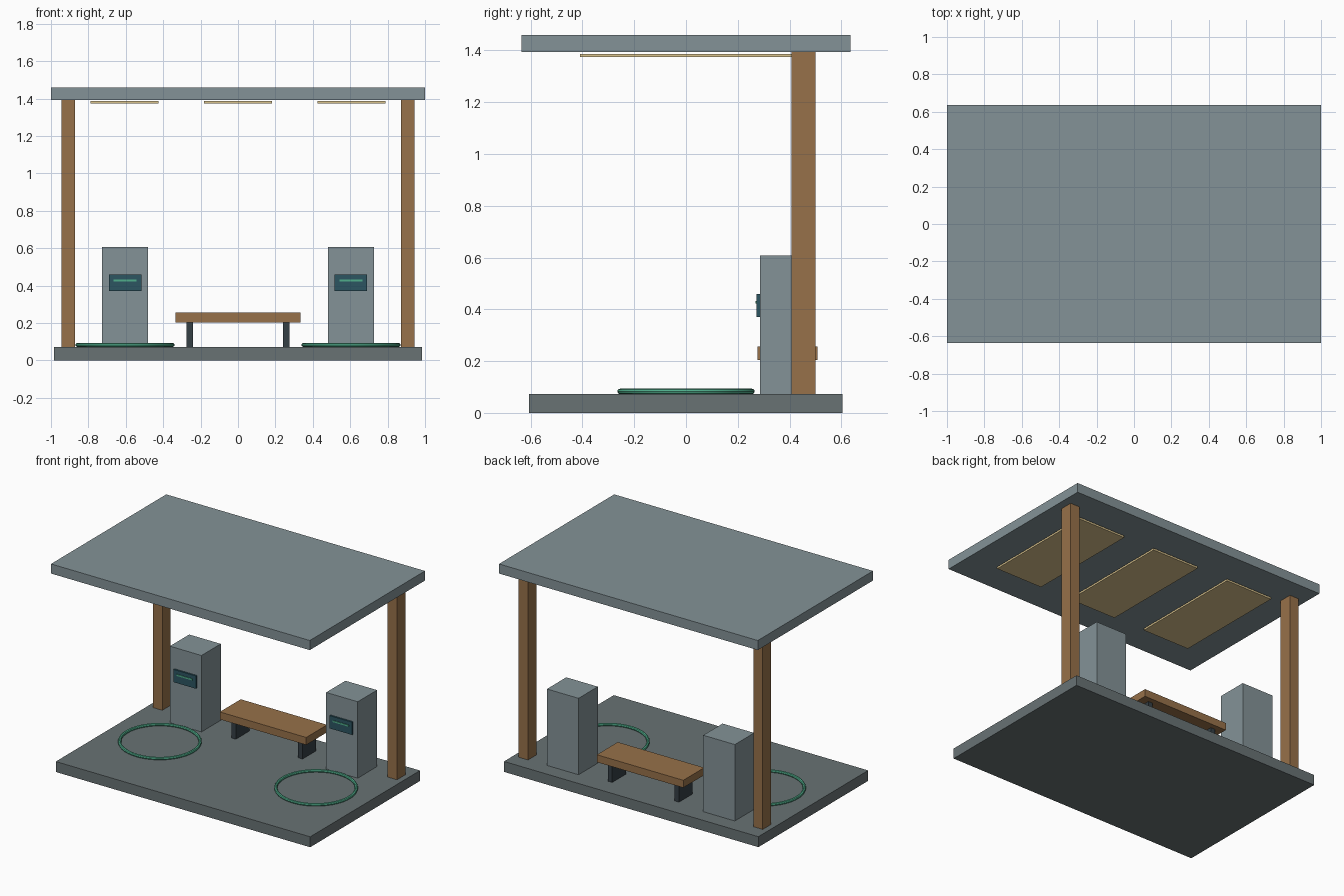
import bpy
from mathutils import Vector

if "Cube" in bpy.data.objects:
    bpy.data.objects.remove(bpy.data.objects["Cube"])


def material(name, rgb):
    m = bpy.data.materials.new(name)
    m.diffuse_color = (*rgb, 1)
    m.use_nodes = True
    m.node_tree.nodes["Principled BSDF"].inputs["Base Color"].default_value = m.diffuse_color
    return m


roof_mat = material("painted_metal", (0.23, 0.29, 0.31))
base_mat = material("paving", (0.14, 0.17, 0.175))
wood_mat = material("wood", (0.31, 0.165, 0.067))
dark_mat = material("dark_metal", (0.035, 0.05, 0.06))
screen_mat = material("screen_glass", (0.025, 0.09, 0.12))
green_mat = material("green_glow", (0.08, 0.42, 0.26))
light_mat = material("warm_light", (0.70, 0.55, 0.27))


def box(name, x, y, z, mat):
    """Box from (min, max) ranges on each axis."""
    lo, hi = Vector((x[0], y[0], z[0])), Vector((x[1], y[1], z[1]))
    bpy.ops.mesh.primitive_cube_add(size=1, location=(lo + hi) / 2)
    o = bpy.context.object
    o.name = name
    o.scale = hi - lo
    bpy.ops.object.transform_apply(location=False, rotation=False, scale=True)
    o.data.materials.append(mat)
    return o


def centred(c, width):
    return (c - width / 2, c + width / 2)


# Floor slab and flat roof
box("floor_slab", (-0.983, 0.983), (-0.607, 0.605), (0, 0.073), base_mat)
box("roof", (-1, 1), (-0.636, 0.636), (1.393, 1.46), roof_mat)

# Ceiling light panels
for i, x in enumerate((-0.607, 0, 0.607)):
    box(f"ceiling_light_{i + 1}", centred(x, 0.364), (-0.41, 0.41), (1.374, 1.387), light_mat)

# Mirrored parts: posts, kiosks with screens, floor rings, bench legs
for side, s in (("left", -1), ("right", 1)):
    box(f"{side}_post", centred(s * 0.907, 0.072), (0.408, 0.5), (0.002, 1.393), wood_mat)
    kx = s * 0.604
    box(f"{side}_kiosk", centred(kx, 0.244), (0.285, 0.498), (0.002, 0.607), roof_mat)
    box(f"{side}_screen", centred(kx, 0.174), (0.273, 0.29), (0.37, 0.459), screen_mat)
    box(f"{side}_screen_bar", centred(kx, 0.122), (0.269, 0.276), (0.422, 0.433), green_mat)
    bpy.ops.mesh.primitive_torus_add(
        major_segments=48, minor_segments=8, major_radius=0.255, minor_radius=0.0105,
        location=(kx, 0, 0.083))
    ring = bpy.context.object
    ring.name = f"{side}_floor_ring"
    ring.data.materials.append(green_mat)
    bpy.ops.object.shade_smooth_by_angle()
    box(f"{side}_bench_leg", centred(s * 0.258, 0.034), (0.32, 0.47), (0.002, 0.206), dark_mat)

# Bench seat
box("bench_seat", (-0.334, 0.334), (0.276, 0.507), (0.204, 0.256), wood_mat)
